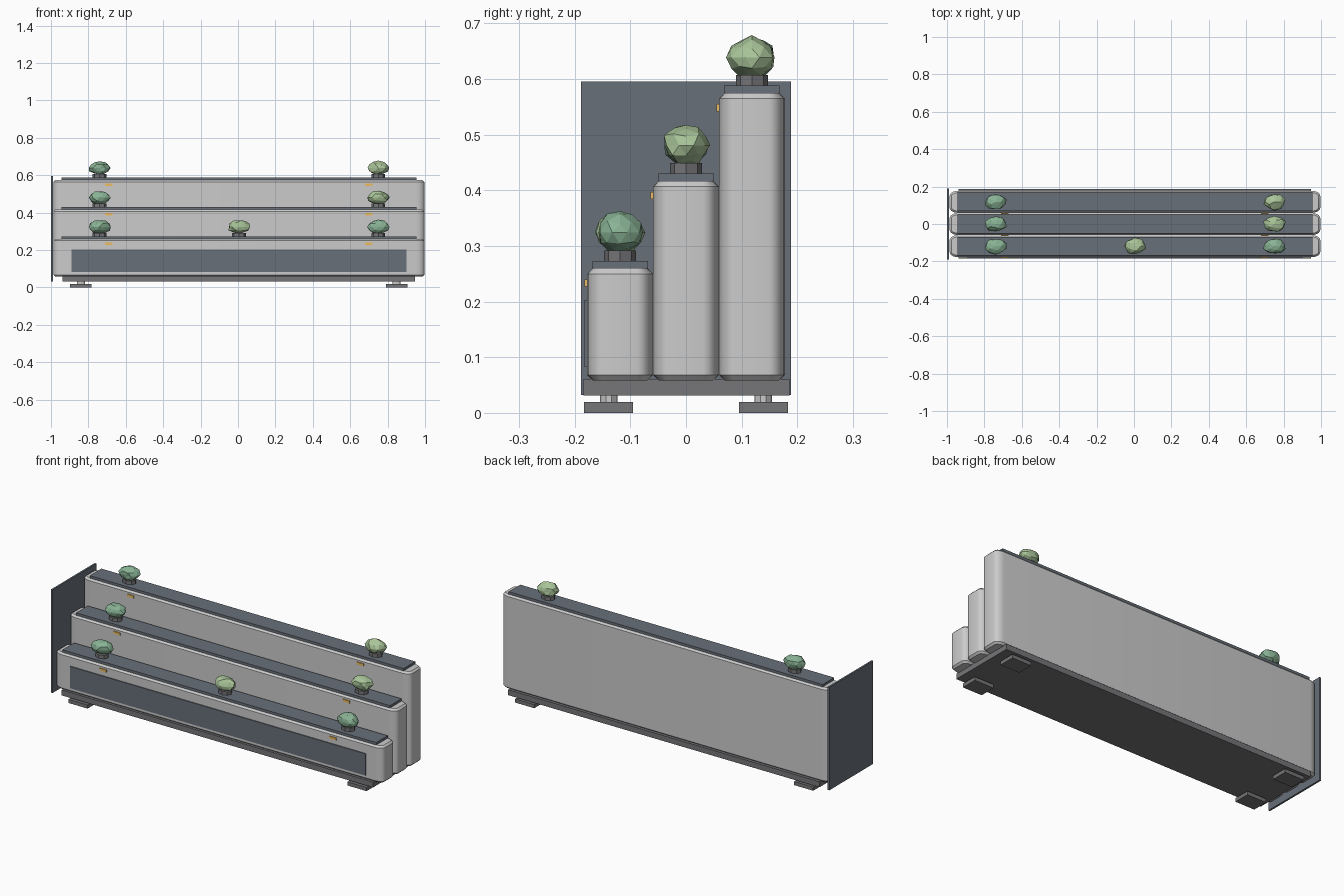
import bpy, bmesh, math, random
from mathutils import Vector

if "Cube" in bpy.data.objects:
    bpy.data.objects.remove(bpy.data.objects["Cube"])


def material(name, rgb):
    m = bpy.data.materials.new(name)
    m.diffuse_color = (*rgb, 1)
    m.use_nodes = True
    m.node_tree.nodes["Principled BSDF"].inputs["Base Color"].default_value = m.diffuse_color
    return m


SLATE = material("slate", (0.14, 0.16, 0.19))
DARK = material("dark_grey", (0.18, 0.18, 0.19))
AMBER = material("amber", (0.85, 0.5, 0.12))
GREEN = material("leaf_green", (0.25, 0.45, 0.30))
LIME = material("leaf_light", (0.40, 0.56, 0.32))


def finish(name, bm, mat=None):
    me = bpy.data.meshes.new(name)
    bmesh.ops.recalc_face_normals(bm, faces=bm.faces)
    bm.to_mesh(me)
    bm.free()
    ob = bpy.data.objects.new(name, me)
    bpy.context.collection.objects.link(ob)
    if mat:
        me.materials.append(mat)
    return ob


def box(name, lo, hi, mat=None):
    bm = bmesh.new()
    bmesh.ops.create_cube(bm, size=1)
    for v in bm.verts:
        v.co = Vector([(a + b) / 2 + c * (b - a) for a, b, c in zip(lo, hi, v.co)])
    return finish(name, bm, mat)


def cylinder(name, centre, rx, ry, z0, z1, sides, mat=None):
    bm = bmesh.new()
    bmesh.ops.create_cone(bm, cap_ends=True, segments=sides, radius1=1, radius2=1, depth=1)
    for v in bm.verts:
        v.co = Vector((centre[0] + v.co.x * rx, centre[1] + v.co.y * ry,
                       (z0 + z1) / 2 + v.co.z * (z1 - z0)))
    return finish(name, bm, mat)


def tier(name, x0, x1, y0, y1, z0, z1, rx=0.045, ry=0.028, bev=0.010):
    """Rounded-rectangle planter with chamfered top and bottom rims."""
    bm = bmesh.new()
    rings = []
    for z, inset in ((z0, bev), (z0 + bev, 0), (z1 - bev, 0), (z1, bev)):
        ring = []
        for k, (sx, sy) in enumerate(((1, 1), (-1, 1), (-1, -1), (1, -1))):
            cx = (x1 - rx) if sx > 0 else (x0 + rx)
            cy = (y1 - ry) if sy > 0 else (y0 + ry)
            for i in range(6):
                a = math.pi / 2 * (k + i / 5)
                ring.append(bm.verts.new((cx + (rx - inset) * math.cos(a),
                                          cy + (ry - inset) * math.sin(a), z)))
        rings.append(ring)
    for lo, hi in zip(rings, rings[1:]):
        for i in range(len(lo)):
            j = (i + 1) % len(lo)
            bm.faces.new((lo[i], lo[j], hi[j], hi[i]))
    bm.faces.new(rings[0])
    bm.faces.new(rings[-1])
    ob = finish(name, bm)
    bpy.context.view_layer.objects.active = ob
    ob.select_set(True)
    bpy.ops.object.shade_smooth_by_angle(angle=math.radians(30))
    ob.select_set(False)


def shrub(name, x, y, z, mat, seed):
    """Low-poly faceted bush."""
    rng = random.Random(seed)
    bm = bmesh.new()
    bmesh.ops.create_icosphere(bm, subdivisions=2, radius=1)
    for v in bm.verts:
        s = rng.uniform(0.86, 1.06)
        v.co = Vector((x + v.co.x * 0.061 * s, y + v.co.y * 0.044 * s, z + v.co.z * 0.038 * s))
    finish(name, bm, mat)


# Stepped planter tiers with soil strips, lights and shrubs
tiers = [("front", -0.1185, 0.26, [(-0.74, GREEN), (0.005, LIME), (0.75, GREEN)]),
         ("middle", 0.0, 0.417, [(-0.74, GREEN), (0.75, LIME)]),
         ("back", 0.1185, 0.575, [(-0.74, GREEN), (0.75, LIME)])]
seed = 3
for label, y, top, plants in tiers:
    tier(label + "_tier", -0.986, 0.996, y - 0.059, y + 0.059, 0.058, top)
    box(label + "_top_strip", (-0.945, y - 0.05, top - 0.002), (0.955, y + 0.05, top + 0.013), SLATE)
    for side, x in (("left", -0.69), ("right", 0.70)):
        box(f"{label}_{side}_light", (x - 0.02, y - 0.064, top - 0.033),
            (x + 0.02, y - 0.057, top - 0.02), AMBER)
    for i, (x, mat) in enumerate(plants):
        seed += 1
        cylinder(f"{label}_pot_{i}", (x, y), 0.037, 0.029, top + 0.012, top + 0.032, 8, DARK)
        shrub(f"{label}_shrub_{i}", x, y, top + 0.064, mat, seed)

# Front inset panel and tall end panel
box("front_panel", (-0.89, -0.183, 0.083), (0.9, -0.176, 0.202), SLATE)
box("end_panel", (-1.0, -0.189, 0.032), (-0.99, 0.189, 0.596), SLATE)

# Base plinth and feet
box("base_plinth", (-0.938, -0.184, 0.031), (0.946, 0.186, 0.061), DARK)
for sx in (-1, 1):
    for sy in (-1, 1):
        x, y = 0.004 + sx * 0.844, sy * 0.139
        tag = f"{'left' if sx < 0 else 'right'}_{'front' if sy < 0 else 'back'}"
        box(tag + "_foot", (x - 0.058, y - 0.044, 0), (x + 0.058, y + 0.044, 0.02), DARK)
        cylinder(tag + "_foot_stem", (x, y), 0.022, 0.016, 0.018, 0.033, 10)
